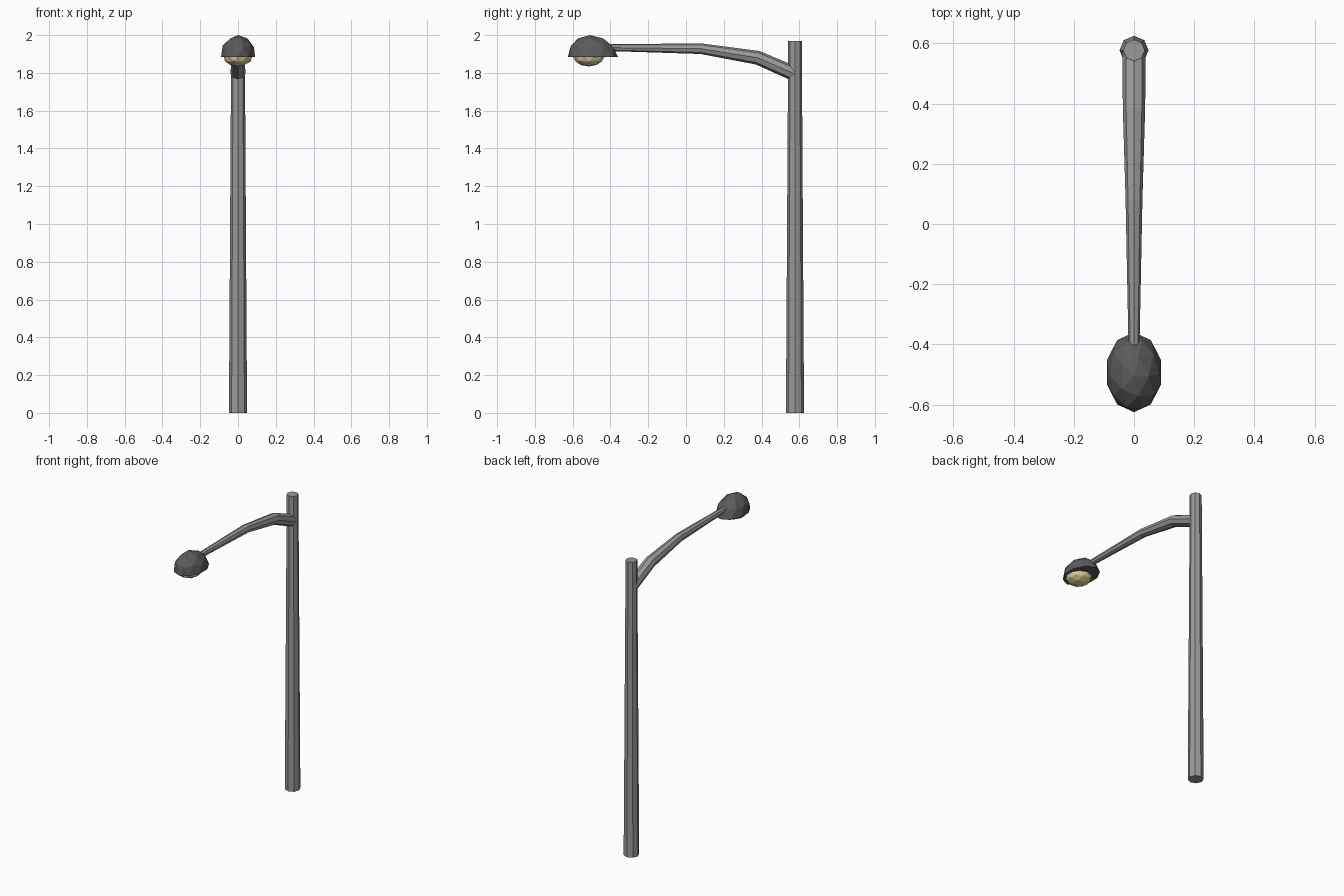
import bpy, bmesh, math
from mathutils import Vector

if "Cube" in bpy.data.objects:
    bpy.data.objects.remove(bpy.data.objects["Cube"])


def material(name, rgb):
    m = bpy.data.materials.new(name)
    m.diffuse_color = (*rgb, 1)
    m.use_nodes = True
    m.node_tree.nodes["Principled BSDF"].inputs["Base Color"].default_value = m.diffuse_color
    return m


steel = material("grey_steel", (0.32, 0.32, 0.32))
dark = material("dark_grey", (0.105, 0.105, 0.105))
glow = material("pale_yellow", (0.72, 0.64, 0.30))


def finish(name, bm, mat):
    bmesh.ops.recalc_face_normals(bm, faces=bm.faces)
    me = bpy.data.meshes.new(name)
    bm.to_mesh(me)
    bm.free()
    me.materials.append(mat)
    ob = bpy.data.objects.new(name, me)
    bpy.context.collection.objects.link(ob)
    return ob


def tube(name, stations, side, mat, n=8):
    """Tapered tube through (y, z, radius) stations lying in the x = 0 plane."""
    bm = bmesh.new()
    pts = [Vector((0, y, z)) for y, z, r in stations]
    rings = []
    for i, (y, z, r) in enumerate(stations):
        t = (pts[min(i + 1, len(pts) - 1)] - pts[max(i - 1, 0)]).normalized()
        up = t.cross(side)
        rings.append([bm.verts.new(pts[i] + r * (side * math.cos(a) + up * math.sin(a)))
                      for a in (2 * math.pi * k / n for k in range(n))])
    for a, b in zip(rings, rings[1:]):
        for k in range(n):
            bm.faces.new((a[k], a[(k + 1) % n], b[(k + 1) % n], b[k]))
    bm.faces.new(rings[0])
    bm.faces.new(rings[-1])
    return finish(name, bm, mat)


def half_ball(name, centre, size, upper, lean, mat):
    """Faceted half ellipsoid, closed with a flat face, leaning along y."""
    bm = bmesh.new()
    bmesh.ops.create_icosphere(bm, subdivisions=2, radius=1)
    sign = 1 if upper else -1
    bmesh.ops.bisect_plane(bm, geom=bm.verts[:] + bm.edges[:] + bm.faces[:],
                           dist=1e-4, plane_co=(0, 0, 0), plane_no=(0, 0, sign),
                           clear_inner=True)
    bmesh.ops.holes_fill(bm, edges=[e for e in bm.edges if e.is_boundary], sides=0)
    for v in bm.verts:
        x, y, z = v.co
        v.co = (centre[0] + x * size[0],
                centre[1] + y * size[1] + lean * abs(z),
                centre[2] + z * size[2])
    return finish(name, bm, mat)


X = Vector((1, 0, 0))
# upright pole
tube("pole", [(0.577, 0, 0.048), (0.577, 1.97, 0.036)], X, steel)
# curved arm reaching forward
tube("arm", [(0.575, 1.795, 0.039), (0.38, 1.88, 0.037), (0.08, 1.928, 0.028),
             (-0.42, 1.934, 0.018)], X, steel)
# lamp hood and lens
half_ball("lamp_hood", (0, -0.4925, 1.885), (0.0946, 0.1325, 0.115), True, -0.015, dark)
half_ball("lamp_lens", (0, -0.515, 1.886), (0.078, 0.083, 0.052), False, 0, glow)
